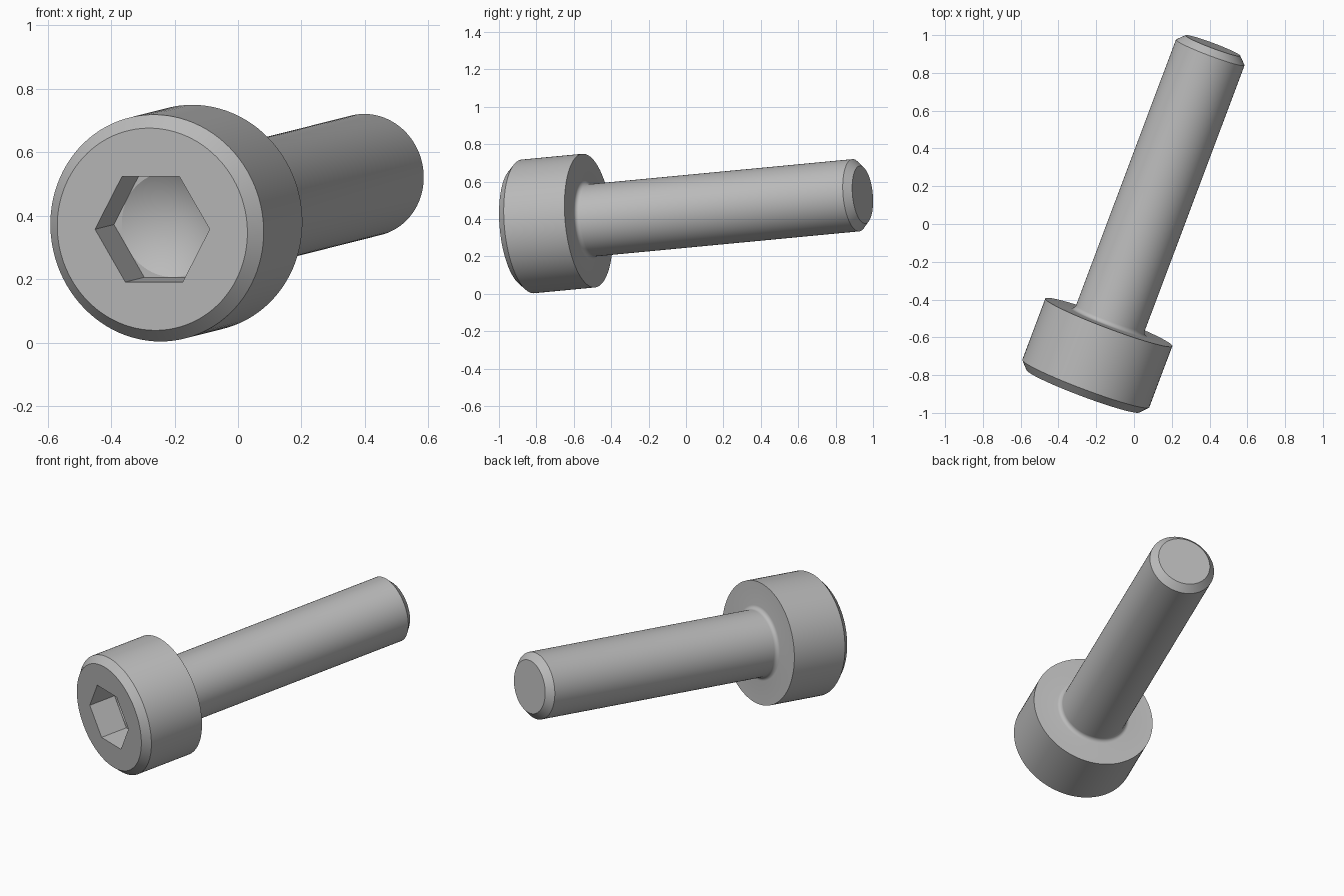
import bpy, bmesh
from math import pi, sin, cos, radians
from mathutils import Vector, Matrix

cube = bpy.data.objects.get("Cube")
if cube:
    bpy.data.objects.remove(cube, do_unlink=True)

SEGMENTS = 96
LENGTH, HEAD_H = 1.961, 0.39
HEAD_R, SHAFT_R = 0.359, 0.194
FACE_R, TIP_R = 0.32, 0.155
CHAMFER, FILLET = 0.042, 0.024
HEX_R, HEX_DEPTH, CONE_DEPTH = 0.193, 0.17, 0.27

steel = bpy.data.materials.new("steel grey")
steel.use_nodes = True
colour = (0.5, 0.5, 0.5, 1)
steel.diffuse_color = colour
steel.node_tree.nodes["Principled BSDF"].inputs["Base Color"].default_value = colour


def hexagon(angle):
    """Distance from the centre to a hexagon's side at this angle."""
    return HEX_R * cos(pi / 6) / cos(angle % (pi / 3) - pi / 6)


def circle(radius):
    return lambda angle: radius


# Cross-sections from the socket floor, over the head, down to the tip
sections = [
    (circle(HEX_R * cos(pi / 6) * 0.995), HEX_DEPTH),
    (hexagon, HEX_DEPTH),
    (hexagon, 0),
    (circle(FACE_R), 0),
    (circle(HEAD_R), CHAMFER),
    (circle(HEAD_R), HEAD_H),
]
# Rounded fillet where the shaft meets the head
for i in range(7):
    t = i / 6 * pi / 2
    sections.append((circle(SHAFT_R + FILLET * (1 - sin(t))),
                     HEAD_H + FILLET * (1 - cos(t))))
sections += [
    (circle(SHAFT_R), LENGTH - SHAFT_R + TIP_R),
    (circle(TIP_R), LENGTH),
]

# Skin the sections
bm = bmesh.new()
rings = []
for radius, z in sections:
    ring = []
    for k in range(SEGMENTS):
        a = 2 * pi * k / SEGMENTS
        ring.append(bm.verts.new((radius(a) * cos(a), radius(a) * sin(a), z)))
    rings.append(ring)
for lower, upper in zip(rings, rings[1:]):
    for k in range(SEGMENTS):
        n = (k + 1) % SEGMENTS
        bm.faces.new((lower[k], lower[n], upper[n], upper[k]))

# Drilled cone in the socket and flat shaft tip
apex = bm.verts.new((0, 0, CONE_DEPTH))
for k in range(SEGMENTS):
    bm.faces.new((apex, rings[0][(k + 1) % SEGMENTS], rings[0][k]))
bm.faces.new(rings[-1])
bmesh.ops.recalc_face_normals(bm, faces=bm.faces)

mesh = bpy.data.meshes.new("socket_head_screw")
bm.to_mesh(mesh)
bm.free()
mesh.materials.append(steel)
screw = bpy.data.objects.new("socket_head_screw", mesh)
bpy.context.collection.objects.link(screw)

# Tilt the screw along its axis, keeping two socket flats level
axis = Vector((0.376, 1, 0.095)).normalized()
side = Vector((axis.y, -axis.x, 0)).normalized()
frame = Matrix((side, axis.cross(side), axis)).transposed().to_4x4()
screw.matrix_world = Matrix.Translation((-0.27, -0.884, 0.357)) @ frame

bpy.ops.object.select_all(action='DESELECT')
screw.select_set(True)
bpy.context.view_layer.objects.active = screw
bpy.ops.object.shade_smooth_by_angle(angle=radians(25))
